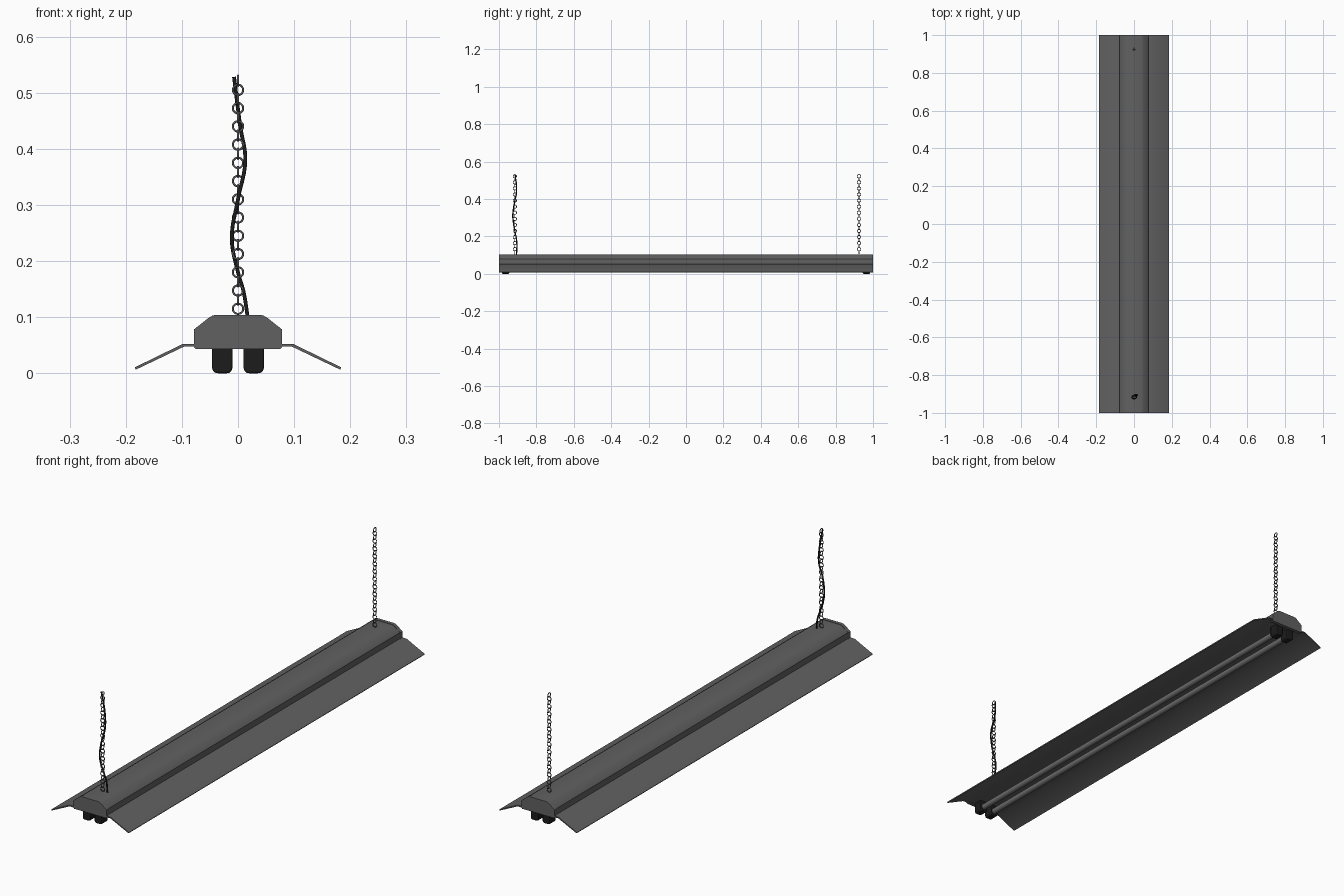
import bpy, bmesh, math
from mathutils import Vector

if "Cube" in bpy.data.objects:
    bpy.data.objects.remove(bpy.data.objects["Cube"])


def material(name, v):
    m = bpy.data.materials.new(name)
    m.diffuse_color = (v, v, v, 1)
    m.use_nodes = True
    m.node_tree.nodes["Principled BSDF"].inputs["Base Color"].default_value = m.diffuse_color
    return m


METAL = material("grey_metal", 0.12)
BLACK = material("black_plastic", 0.012)
GLASS = material("tube_grey", 0.15)


def finish(ob, mat, angle=30):
    ob.data.materials.append(mat)
    bpy.ops.object.select_all(action='DESELECT')
    ob.select_set(True)
    bpy.context.view_layer.objects.active = ob
    bpy.ops.object.shade_smooth_by_angle(angle=math.radians(angle))
    return ob


def extrude_profile(name, pts, y0, y1, mat, bevel=0.0):
    """Closed x-z outline swept along y."""
    bm = bmesh.new()
    f = bm.faces.new([bm.verts.new((x, y0, z)) for x, z in pts])
    ext = bmesh.ops.extrude_face_region(bm, geom=[f])
    verts = [g for g in ext["geom"] if isinstance(g, bmesh.types.BMVert)]
    bmesh.ops.translate(bm, verts=verts, vec=(0, y1 - y0, 0))
    bmesh.ops.recalc_face_normals(bm, faces=bm.faces[:])
    me = bpy.data.meshes.new(name)
    bm.to_mesh(me)
    bm.free()
    ob = bpy.data.objects.new(name, me)
    bpy.context.collection.objects.link(ob)
    if bevel:
        b = ob.modifiers.new("bevel", 'BEVEL')
        b.width, b.segments, b.limit_method = bevel, 2, 'ANGLE'
    return finish(ob, mat)


def mirrored(half):
    return half + [(-x, z) for x, z in reversed(half)]


# bent sheet reflector
top = [(0.184, 0.0105), (0.098, 0.0525), (0.075, 0.0525)]
bottom = [(0.075, 0.0475), (0.096, 0.0475), (0.182, 0.0065)]
upper = mirrored(top)
lower = [(-x, z) for x, z in reversed(bottom)] + bottom[:]
extrude_profile("reflector", upper + lower, -1, 1, METAL)

# ballast housing
shell = [(0.076, 0.05), (0.076, 0.078), (0.072, 0.083), (0.05, 0.0985), (0.040, 0.1025)]
extrude_profile("housing", mirrored(shell), -0.99, 0.99, METAL)

# end caps, sockets
cap = [(0.075, 0.043), (0.078, 0.046), (0.078, 0.0785), (0.052, 0.099), (0.046, 0.1025), (0.040, 0.104)]
sock = [(0.018, 0.048), (0.018, 0.009), (0.0165, 0.004), (0.013, 0.001), (0.008, 0.0)]
for s, end in ((-1, "front"), (1, "back")):
    extrude_profile(end + "_end_cap", mirrored(cap), s, s * 0.985, METAL)
    for x in (-0.028, 0.028):
        extrude_profile(end + "_socket", [(px + x, z) for px, z in mirrored(sock)],
                        s * 0.985, s * 0.945, BLACK, 0.003)

# fluorescent tubes
for x in (-0.028, 0.028):
    bpy.ops.mesh.primitive_cylinder_add(vertices=24, radius=0.0125, depth=1.9,
                                        location=(x, 0, 0.02), rotation=(math.pi / 2, 0, 0))
    bpy.context.object.name = "lamp_tube"
    finish(bpy.context.object, GLASS)


# hanging chains of alternating ring links
def chain(name, y):
    links = []
    for i in range(26):
        rot = (math.pi / 2, 0, 0) if i % 2 == 0 else (0, math.pi / 2, 0)
        bpy.ops.mesh.primitive_torus_add(major_radius=0.0092, minor_radius=0.0018,
                                         major_segments=20, minor_segments=8,
                                         location=(0, y, 0.115 + i * 0.01625), rotation=rot)
        links.append(bpy.context.object)
    bpy.ops.object.select_all(action='DESELECT')
    for l in links:
        l.select_set(True)
    bpy.context.view_layer.objects.active = links[0]
    bpy.ops.object.join()
    links[0].name = name
    finish(links[0], METAL, 60)


chain("front_chain", -0.915)
chain("back_chain", 0.925)

# power cord winding around the front chain
path = [(0.017, -0.907, 0.102), (0.010, -0.903, 0.145), (0.0, -0.906, 0.18), (-0.011, -0.917, 0.24),
        (0.0, -0.926, 0.31), (0.013, -0.917, 0.38), (0.004, -0.906, 0.44), (-0.007, -0.913, 0.528)]
cu = bpy.data.curves.new("power_cord", 'CURVE')
cu.dimensions = '3D'
cu.bevel_depth = 0.0034
cu.bevel_resolution = 3
cu.use_fill_caps = True
sp = cu.splines.new('BEZIER')
sp.bezier_points.add(len(path) - 1)
sp.resolution_u = 6
for p, co in zip(sp.bezier_points, path):
    p.co = Vector(co)
    p.handle_left_type = p.handle_right_type = 'AUTO'
cord = bpy.data.objects.new("power_cord", cu)
bpy.context.collection.objects.link(cord)
cu.materials.append(BLACK)
